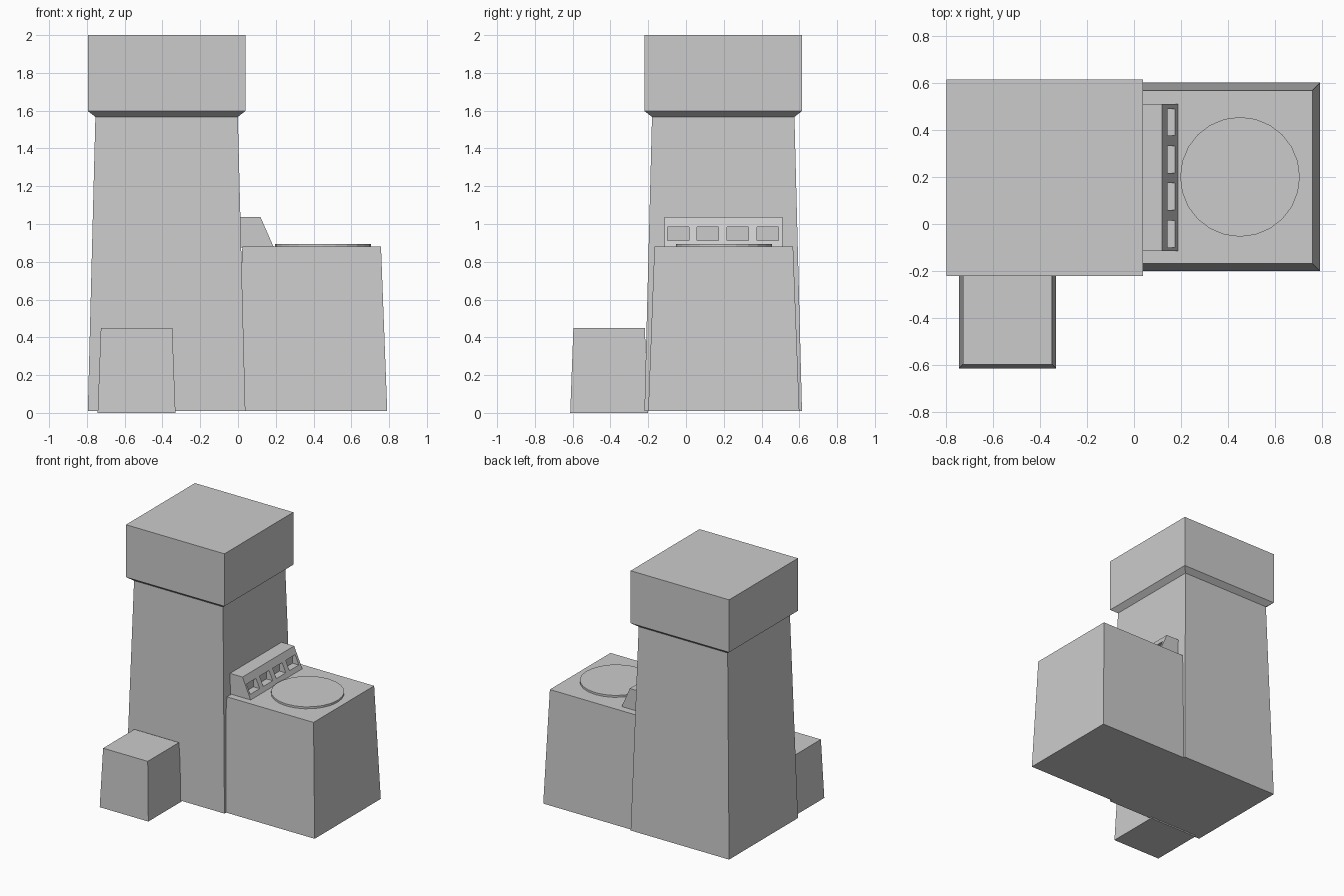
import bpy, bmesh

if "Cube" in bpy.data.objects:
    bpy.data.objects.remove(bpy.data.objects["Cube"])


def make_object(name, bm):
    bmesh.ops.recalc_face_normals(bm, faces=bm.faces)
    mesh = bpy.data.meshes.new(name)
    bm.to_mesh(mesh)
    bm.free()
    ob = bpy.data.objects.new(name, mesh)
    bpy.context.collection.objects.link(ob)
    return ob


def square_loft(name, cx, cy, levels):
    """Stack of squares given as (half width, z), joined and capped."""
    bm = bmesh.new()
    rings = [[bm.verts.new((cx + sx * h, cy + sy * h, z))
              for sx, sy in ((-1, -1), (1, -1), (1, 1), (-1, 1))] for h, z in levels]
    for a, b in zip(rings, rings[1:]):
        for i in range(4):
            j = (i + 1) % 4
            bm.faces.new((a[i], a[j], b[j], b[i]))
    bm.faces.new(rings[0])
    bm.faces.new(rings[-1])
    return make_object(name, bm)


def extrude_y(name, profile, y0, y1):
    """Extrude an x-z profile along y."""
    bm = bmesh.new()
    face = bm.faces.new([bm.verts.new((x, y0, z)) for x, z in profile])
    ext = bmesh.ops.extrude_face_region(bm, geom=[face])
    verts = [v for v in ext["geom"] if isinstance(v, bmesh.types.BMVert)]
    bmesh.ops.translate(bm, verts=verts, vec=(0, y1 - y0, 0))
    return make_object(name, bm)


# Tapered tower with overhanging cap
square_loft("tower", -0.378, 0.197,
            [(0.417, 0.01), (0.377, 1.567), (0.417, 1.598), (0.417, 2.0)])

# Lower cabinet and small front box
square_loft("cabinet", 0.39, 0.2, [(0.4, 0.01), (0.367, 0.88)])
square_loft("small_box", -0.537, -0.407, [(0.206, 0.0), (0.189, 0.45)])

# Round lid on the cabinet
bpy.ops.mesh.primitive_cylinder_add(vertices=24, radius=0.254, depth=0.025,
                                    location=(0.45, 0.2, 0.8825))
bpy.context.object.name = "round_lid"

# Sloped control panel with four recessed windows
panel = extrude_y("control_panel",
                  [(0.0, 0.875), (0.19, 0.875), (0.119, 1.037), (0.0, 1.037)],
                  -0.115, 0.51)
for i in range(4):
    y = -0.042 + i * 0.158
    cutter = extrude_y(f"window_cutter_{i + 1}",
                       [(0.12, 0.913), (0.25, 0.913), (0.25, 0.984), (0.12, 0.984)],
                       y - 0.057, y + 0.057)
    cutter.hide_render = True
    cutter.hide_viewport = True
    mod = panel.modifiers.new("window", "BOOLEAN")
    mod.operation = "DIFFERENCE"
    mod.solver = "EXACT"
    mod.object = cutter
